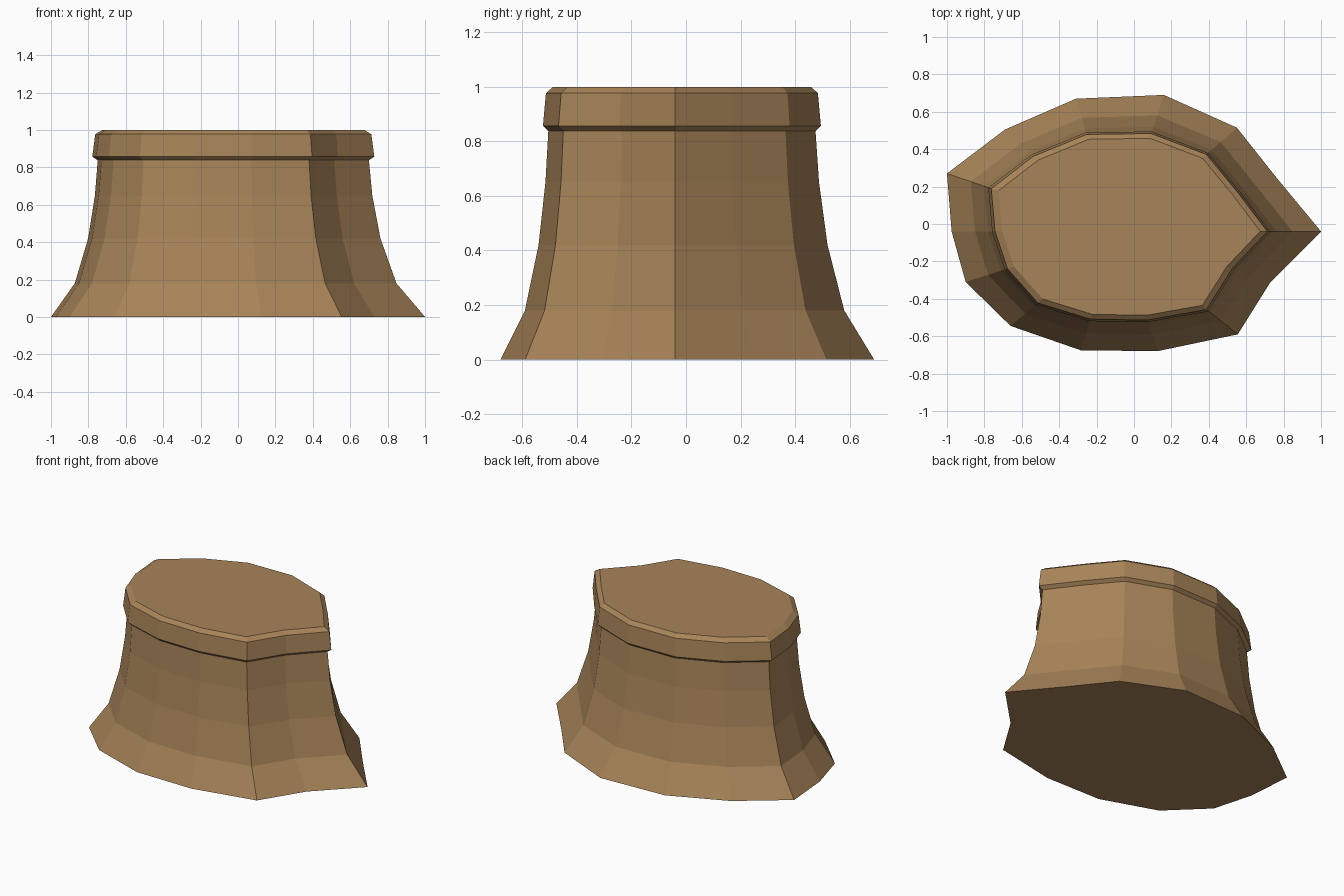
import bpy, bmesh

if "Cube" in bpy.data.objects:
    bpy.data.objects.remove(bpy.data.objects["Cube"])

# Clay brown colour
brown = bpy.data.materials.new("warm_brown")
brown.diffuse_color = (0.39, 0.23, 0.098, 1)
brown.use_nodes = True
brown.node_tree.nodes["Principled BSDF"].inputs["Base Color"].default_value = brown.diffuse_color

# Irregular pointed outlines: foot on the ground and neck under the rim
FOOT = [(1.0, -.04), (.76, .25), (.55, .515), (.16, .69), (-.31, .67), (-.69, .505),
        (-1.0, .27), (-.975, -.04), (-.90, -.31), (-.66, -.545), (-.285, -.675),
        (.125, -.68), (.555, -.59), (.73, -.31)]
NECK = [(.70, -.04), (.545, .165), (.38, .365), (.09, .475), (-.25, .47), (-.53, .355),
        (-.75, .185), (-.73, -.04), (-.665, -.235), (-.505, -.415), (-.23, -.50),
        (.07, -.505), (.38, -.45), (.515, -.235)]
CX, CY = -.02, -.015


def flare(t, z):
    """Ring blended from neck (t=0) to foot (t=1)."""
    return [(a + (c - a) * t, b + (d - b) * t, z) for (a, b), (c, d) in zip(NECK, FOOT)]


def scaled(s, z):
    """Neck ring scaled about its centre."""
    return [(CX + (x - CX) * s, CY + (y - CY) * s, z) for x, y in NECK]


# Flared body, overhanging rim and bevelled top, bottom to top
rings = [flare(1, 0), flare(.49, .18), flare(.205, .42), flare(.06, .65),
         scaled(1, .838), scaled(1.04, .857), scaled(1.018, .977), scaled(.965, 1)]

bm = bmesh.new()
loops = [[bm.verts.new(p) for p in r] for r in rings]
n = len(NECK)
for lo, hi in zip(loops, loops[1:]):
    for i in range(n):
        j = (i + 1) % n
        bm.faces.new((lo[i], lo[j], hi[j], hi[i]))
bm.faces.new(loops[0][::-1])
bm.faces.new(loops[-1])
bmesh.ops.recalc_face_normals(bm, faces=bm.faces)

mesh = bpy.data.meshes.new("stump_pedestal")
bm.to_mesh(mesh)
bm.free()
mesh.materials.append(brown)
bpy.context.collection.objects.link(bpy.data.objects.new("stump_pedestal", mesh))
